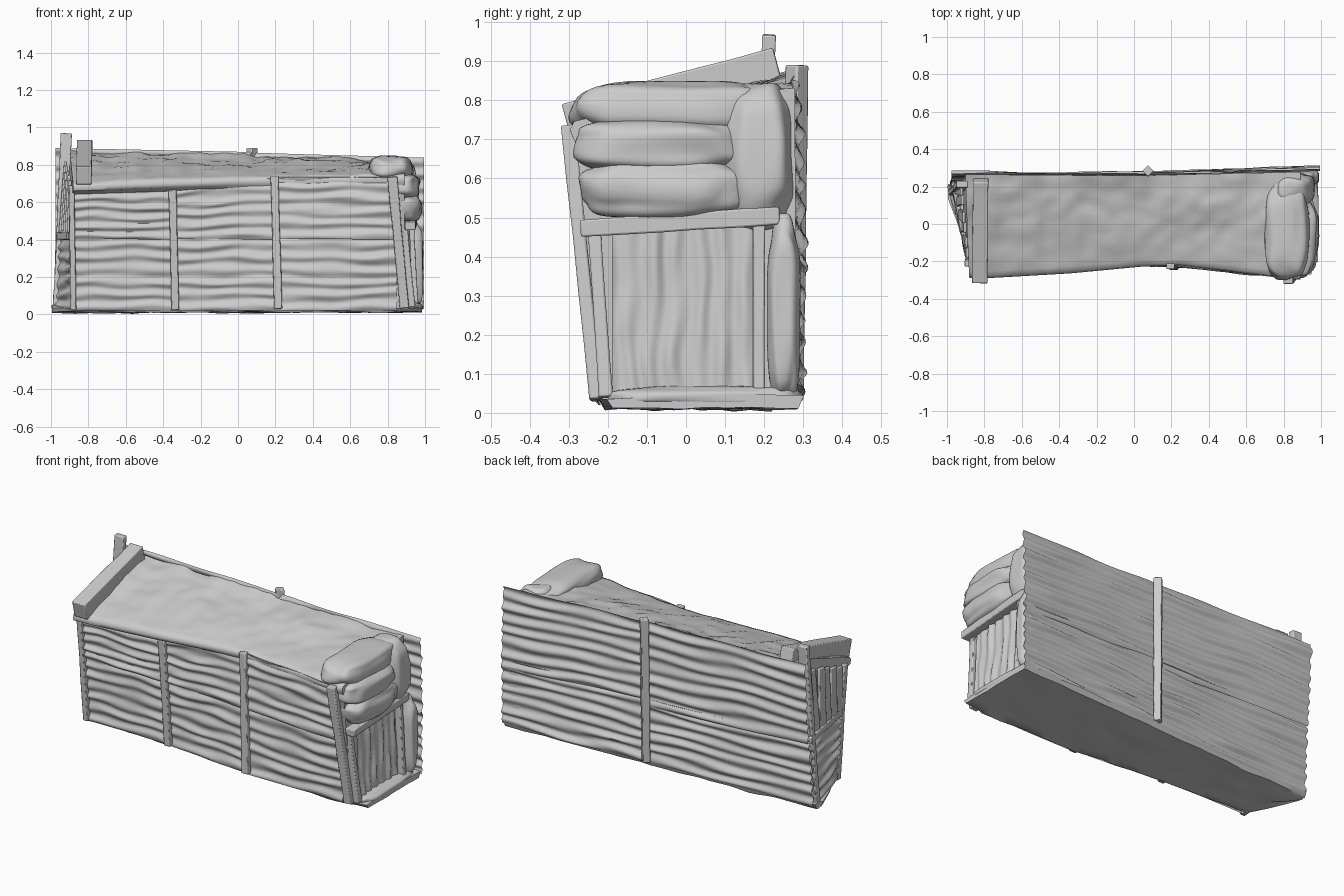
import bpy, bmesh, math, random
from mathutils import Vector, noise

if "Cube" in bpy.data.objects:
    bpy.data.objects.remove(bpy.data.objects["Cube"])
random.seed(4)


def lerp(a, b, t):
    return a + (b - a) * t


def interp(x, pts):
    for (x0, y0), (x1, y1) in zip(pts, pts[1:]):
        if x <= x1:
            return lerp(y0, y1, max(0, (x - x0) / (x1 - x0)))
    return pts[-1][1]


def finish(bm, name):
    bmesh.ops.recalc_face_normals(bm, faces=bm.faces)
    me = bpy.data.meshes.new(name)
    bm.to_mesh(me)
    bm.free()
    ob = bpy.data.objects.new(name, me)
    bpy.context.collection.objects.link(ob)
    bpy.ops.object.select_all(action='DESELECT')
    ob.select_set(True)
    bpy.context.view_layer.objects.active = ob
    bpy.ops.object.shade_smooth_by_angle(angle=math.radians(55))
    return ob


def loft(name, rings):
    """Closed skin through equal-length rings, capped at both ends."""
    bm = bmesh.new()
    vs = [[bm.verts.new(p) for p in r] for r in rings]
    n = len(vs[0])
    for a, b in zip(vs, vs[1:]):
        for i in range(n):
            bm.faces.new((a[i], a[(i + 1) % n], b[(i + 1) % n], b[i]))
    bm.faces.new(vs[0])
    bm.faces.new(vs[-1])
    return finish(bm, name)


def sheet(name, bl, br, tr, tl, waves, amp=0.007, vertical=False):
    """Dented corrugated sheet between four corners; ridges run along the first edge."""
    bl, br, tr, tl = map(Vector, (bl, br, tr, tl))
    if vertical:
        bl, br, tr, tl = br, tr, tl, bl
    nrm = (br - bl).cross(tl - bl).normalized()
    seed = random.random() * 50
    nu, nv = 18, waves * 8
    bm = bmesh.new()
    g = []
    for j in range(nv + 1):
        v = j / nv
        row = []
        for i in range(nu + 1):
            u = i / nu
            p = lerp(lerp(bl, br, u), lerp(tl, tr, u), v)
            dent = noise.noise((u * 3 + seed, v * 5, seed))
            wob = noise.noise((u * 2.5, v * 4, seed + 9)) * 2.2
            d = amp * math.sin(v * waves * math.tau + wob) * (1 + 0.8 * dent) + 0.006 * dent
            row.append(bm.verts.new(p + nrm * d))
        g.append(row)
    for j in range(nv):
        for i in range(nu):
            bm.faces.new((g[j][i], g[j][i + 1], g[j + 1][i + 1], g[j + 1][i]))
    return finish(bm, name)


def beam(name, a, b, w, h, roll=0.0):
    """Slightly uneven square timber from a to b; w is the x or y width."""
    a, b = Vector(a), Vector(b)
    d = (b - a).normalized()
    side = Vector((1, 0, 0)) if abs(d.x) < 0.7 else Vector((0, 1, 0))
    side = (side - d * side.dot(d)).normalized()
    up = d.cross(side)
    rings = []
    for k in range(6):
        c = lerp(a, b, k / 5)
        s = 1 + random.uniform(-0.07, 0.07)
        ring = []
        for q in range(4):
            ang = math.pi / 4 + q * math.pi / 2
            x, y = math.cos(ang) * w * s, math.sin(ang) * h * s
            x, y = (x * math.cos(roll) - y * math.sin(roll), x * math.sin(roll) + y * math.cos(roll))
            ring.append(c + (side * x + up * y) * 0.707)
        rings.append(ring)
    ob = loft(name, rings)
    m = ob.modifiers.new("worn_edges", 'BEVEL')
    m.width = 0.005
    m.segments = 2
    return ob


def bag(name, c, r):
    """Soft filled sack: a lumpy rounded box."""
    bm = bmesh.new()
    bmesh.ops.create_icosphere(bm, subdivisions=4, radius=1)
    c = Vector(c)
    for v in bm.verts:
        p = v.co.copy()
        q = Vector([math.copysign(abs(k) ** 0.68, k) for k in p])
        q *= 1 + 0.12 * noise.noise(p * 1.7 + c * 9)
        q = Vector([max(-1.02, min(1.02, k)) for k in q])
        v.co = c + Vector((q.x * r[0], q.y * r[1], q.z * r[2]))
    return finish(bm, name)


# plan lines: earth lip, wall foot, wall head, back wall head and foot
LIP = [(-0.9, -0.285), (-0.77, -0.287), (-0.34, -0.262), (0.05, -0.225), (0.25, -0.22), (0.85, -0.295)]
FOOT = [(-0.88, -0.15), (-0.34, -0.16), (0.21, -0.217), (0.85, -0.225)]
HEAD = [(-0.88, -0.205), (-0.34, -0.2), (0.21, -0.218), (0.85, -0.292)]
BACK = [(-1, 0.272), (0, 0.264), (1, 0.287)]
BACK_FOOT = [(-1, 0.21), (0.07, 0.262), (1, 0.3)]

# earth fill: rough sloping top that overhangs the front wall
rings = []
for i in range(61):
    x = lerp(-0.875, 0.89, i / 60)
    yt, yh = interp(x, LIP), interp(x, HEAD) + 0.012
    yb, yf = interp(x, BACK) - 0.006, interp(x, BACK_FOOT) - 0.012
    lip = interp(x, [(-0.9, 0.70), (-0.3, 0.72), (0.2, 0.737), (0.9, 0.745)])
    back_z = lerp(0.868, 0.83, i / 60)
    sec = [(interp(x, FOOT) + 0.012, 0.03), (yh, lip - 0.06), (yt + 0.006, lip - 0.04), (yt - 0.002, lip - 0.02)]
    for k in range(21):
        t = k / 20
        y = lerp(yt + 0.008, yb, t)
        n = 0.016 * noise.noise((x * 5, y * 5, 2)) + 0.012 * noise.noise((x * 14, y * 14, 5))
        sec.append((y, lip + (back_z - lip) * t ** 0.85 + n * min(1, 0.4 + t)))
    sec += [(lerp(yf, yb, 0.5), 0.45), (yf, 0.03)]
    skew = max(0, 1 - i / 8)
    rings.append([(x - skew * (0.01 + 0.08 * (y + 0.2) * (1.3 - z)), y, z) for y, z in sec])
loft("earth_fill", rings)

# lumpy ground slab
rings = []
for i in range(33):
    x = lerp(-0.995, 0.985, i / 32)
    f = interp(x, [(-1, 0.15), (-0.89, -0.14)] + FOOT[1:] + [(1, -0.2)]) + 0.006 * noise.noise((x * 7, 0, 0))
    b = interp(x, BACK_FOOT) + 0.003
    lo = [(lerp(f + 0.015, b - 0.015, k / 8), 0.012 + 0.012 * noise.noise((x * 6, k * 0.6, 3))) for k in range(9)]
    rings.append([(x, y, max(0, z)) for y, z in [(f, 0.035)] + lo + [(b, 0.045), (lerp(f, b, 0.5), 0.05)]])
loft("ground_slab", rings)

# front cladding: three bays, two rows of corrugated sheet
tops = [(0.66, 0.665), (0.69, 0.73), (0.735, 0.735)]
for c, (z0, z1) in enumerate(tops):
    (x0, b0), (x1, b1) = FOOT[c], FOOT[c + 1]
    t0, t1 = HEAD[c][1], HEAD[c + 1][1]
    m0, m1 = lerp(b0, t0, 0.55), lerp(b1, t1, 0.55)
    sheet("front_lower_sheet", (x0, b0, 0.02), (x1, b1, 0.02), (x1, m1, 0.42), (x0, m0, 0.42), 6)
    sheet("front_upper_sheet", (x0, m0 - 0.006, 0.405), (x1, m1 - 0.006, 0.40), (x1, t1, z1), (x0, t0, z0), 5)

# back cladding: two bays, two rows (foot, seam and head y at each end)
for x0, x1, f0, f1, s0, s1, h0, h1, z0, z1 in (
        (-0.975, 0.08, 0.213, 0.262, 0.245, 0.268, 0.275, 0.268, 0.89, 0.868),
        (0.06, 0.995, 0.262, 0.302, 0.268, 0.303, 0.268, 0.29, 0.865, 0.838)):
    sheet("back_lower_sheet", (x1, f1, 0.03), (x0 - 0.01 * (x0 < 0), f0, 0.03), (x0, s0 - 0.004, 0.43),
          (x1, s1 - 0.004, 0.41), 6, 0.008)
    sheet("back_upper_sheet", (x1, s1 + 0.004, 0.36), (x0, s0 + 0.002, 0.41), (x0, h0, z0), (x1, h1, z1), 7, 0.008)

# posts along both long sides
beam("front_post", (-0.335, -0.172, 0.025), (-0.35, -0.21, 0.665), 0.042, 0.03)
beam("front_post", (0.215, -0.23, 0.03), (0.195, -0.226, 0.74), 0.042, 0.03)
beam("front_left_post", (-0.88, -0.155, 0.025), (-0.89, -0.21, 0.69), 0.03, 0.035)
beam("front_right_post", (0.89, -0.23, 0.035), (0.825, -0.302, 0.735), 0.05, 0.035)
beam("back_post", (0.07, 0.274, 0.04), (0.075, 0.284, 0.89), 0.042, 0.042, math.pi / 4)

# left end: tilted top beam, tall post, slats
beam("left_top_beam", (-0.825, -0.305, 0.742), (-0.82, 0.235, 0.888), 0.085, 0.1)
beam("left_tall_post", (-0.96, 0.17, 0.03), (-0.918, 0.213, 0.968), 0.06, 0.035)
beam("left_cross_rail", (-0.89, -0.165, 0.42), (-0.965, 0.22, 0.42), 0.025, 0.04)
sheet("left_lower_sheet", (-0.985, 0.205, 0.03), (-0.895, -0.14, 0.03), (-0.893, -0.17, 0.41),
      (-0.962, 0.23, 0.41), 6)
for k in range(6):
    t = (k + 0.5) / 6
    y = lerp(-0.18, 0.22, t)
    beam("left_slat", (lerp(-0.892, -0.96, t), y, 0.40),
         (lerp(-0.888, -0.925, t), y + random.uniform(-0.02, 0.02), lerp(0.68, 0.83, t)), 0.016, 0.058)

# right end: ribbed panel framed by timbers
sheet("right_panel", (0.93, -0.19, 0.05), (0.93, 0.17, 0.05), (0.905, 0.17, 0.48), (0.905, -0.19, 0.48), 6, 0.005, True)
beam("right_inner_post", (0.925, -0.205, 0.04), (0.885, -0.235, 0.47), 0.045, 0.035)
beam("right_back_post", (0.945, 0.187, 0.05), (0.92, 0.187, 0.49), 0.04, 0.03)
beam("right_cross_rail", (0.92, -0.27, 0.472), (0.925, 0.24, 0.505), 0.06, 0.045)
bag("right_earth_bank", (0.92, 0.25, 0.265), (0.07, 0.042, 0.24))
bag("right_earth_foot", (0.92, 0.05, 0.042), (0.07, 0.245, 0.026))

# sandbags stacked on the right rail
bag("sandbag_bottom", (0.87, -0.055, 0.573), (0.115, 0.22, 0.078))
bag("sandbag_middle", (0.86, -0.065, 0.685), (0.115, 0.225, 0.072))
bag("sandbag_top", (0.815, -0.03, 0.78), (0.12, 0.265, 0.068))
bag("sandbag_upright", (0.845, 0.187, 0.655), (0.12, 0.09, 0.185))
